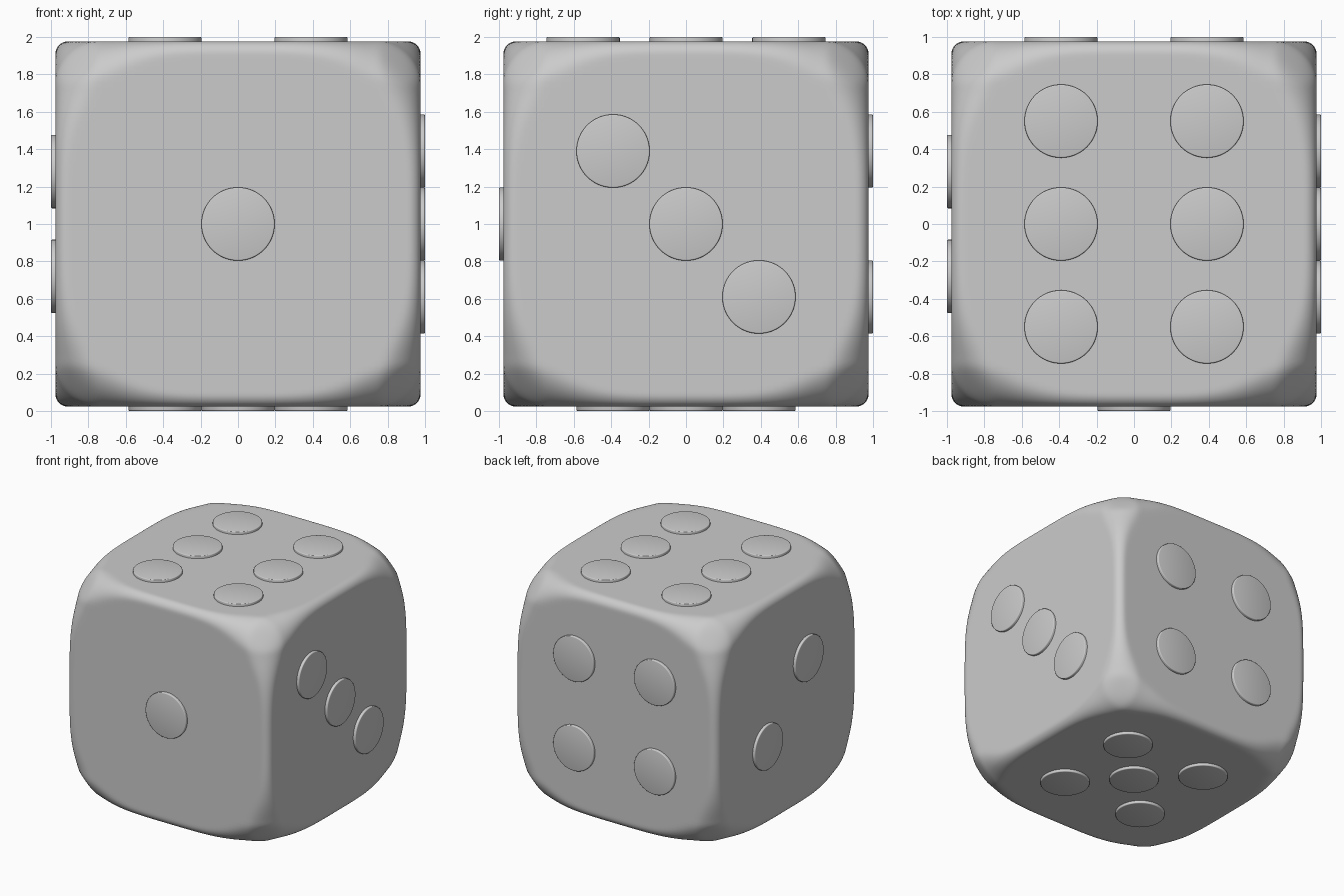
import bpy, bmesh, math
from mathutils import Vector, Matrix

if "Cube" in bpy.data.objects:
    bpy.data.objects.remove(bpy.data.objects["Cube"])

H = 0.977          # half size of the body
CENTRE = Vector((0, 0, 1))
PIP_R = 0.196


def finish(bm, name, angle):
    mesh = bpy.data.meshes.new(name)
    bm.to_mesh(mesh)
    bm.free()
    ob = bpy.data.objects.new(name, mesh)
    bpy.context.collection.objects.link(ob)
    bpy.ops.object.select_all(action='DESELECT')
    ob.select_set(True)
    bpy.context.view_layer.objects.active = ob
    bpy.ops.object.shade_smooth_by_angle(angle=math.radians(angle))
    return ob


def outside(p):
    # rounded box whose edge radius grows towards the corners
    a = [max(abs(c), 1e-3) for c in p]
    along = sum(c ** -8 for c in a) ** -0.125
    r = 0.07 + 0.21 * (along / 0.75) ** 4
    return math.sqrt(sum(max(c - H + r, 0) ** 2 for c in a)) > r


# body: dense cube, grid packed towards the edges, shrunk onto the rounded form
bm = bmesh.new()
bmesh.ops.create_cube(bm, size=2)
bmesh.ops.subdivide_edges(bm, edges=bm.edges[:], cuts=63, use_grid_fill=True)
for v in bm.verts:
    d = Vector([math.sin(max(-1, min(1, c)) * math.pi / 2) for c in v.co])
    lo, hi = 0.7, 1.0
    for _ in range(22):
        mid = (lo + hi) / 2
        if outside(d * mid):
            hi = mid
        else:
            lo = mid
    v.co = d * lo + CENTRE
finish(bm, "body", 60)

# pips: thin raised discs on each face, (normal, right axis, positions)
A, B, C = 0.39, 0.28, 0.55
faces = {
    "front": ((0, -1, 0), (1, 0, 0), [(0, 0)]),
    "left": ((-1, 0, 0), (0, -1, 0), [(B, B), (-B, -B)]),
    "right": ((1, 0, 0), (0, 1, 0), [(-A, A), (0, 0), (A, -A)]),
    "back": ((0, 1, 0), (-1, 0, 0), [(x, y) for x in (-A, A) for y in (-A, A)]),
    "bottom": ((0, 0, -1), (1, 0, 0),
               [(x, y) for x in (-A, A) for y in (-A, A)] + [(0, 0)]),
    "top": ((0, 0, 1), (1, 0, 0), [(x, y) for x in (-A, A) for y in (-C, 0, C)]),
}
DEPTH = 0.06
for side, (n, u, spots) in faces.items():
    n, u = Vector(n), Vector(u)
    w = n.cross(u)
    rot = Matrix((u, w, n)).transposed().to_4x4()
    bm = bmesh.new()
    for x, y in spots:
        loc = CENTRE + u * x + w * y + n * (1 - DEPTH / 2)
        bmesh.ops.create_cone(bm, cap_ends=True, segments=64, radius1=PIP_R,
                              radius2=PIP_R, depth=DEPTH,
                              matrix=Matrix.Translation(loc) @ rot)
    # soften the outer rims
    rims = [e for e in bm.edges
            if all((v.co - CENTRE).dot(n) > 0.99 for v in e.verts)]
    bmesh.ops.bevel(bm, geom=rims, offset=0.007, segments=3, profile=0.5,
                    affect='EDGES')
    finish(bm, side + "_pips", 40)
